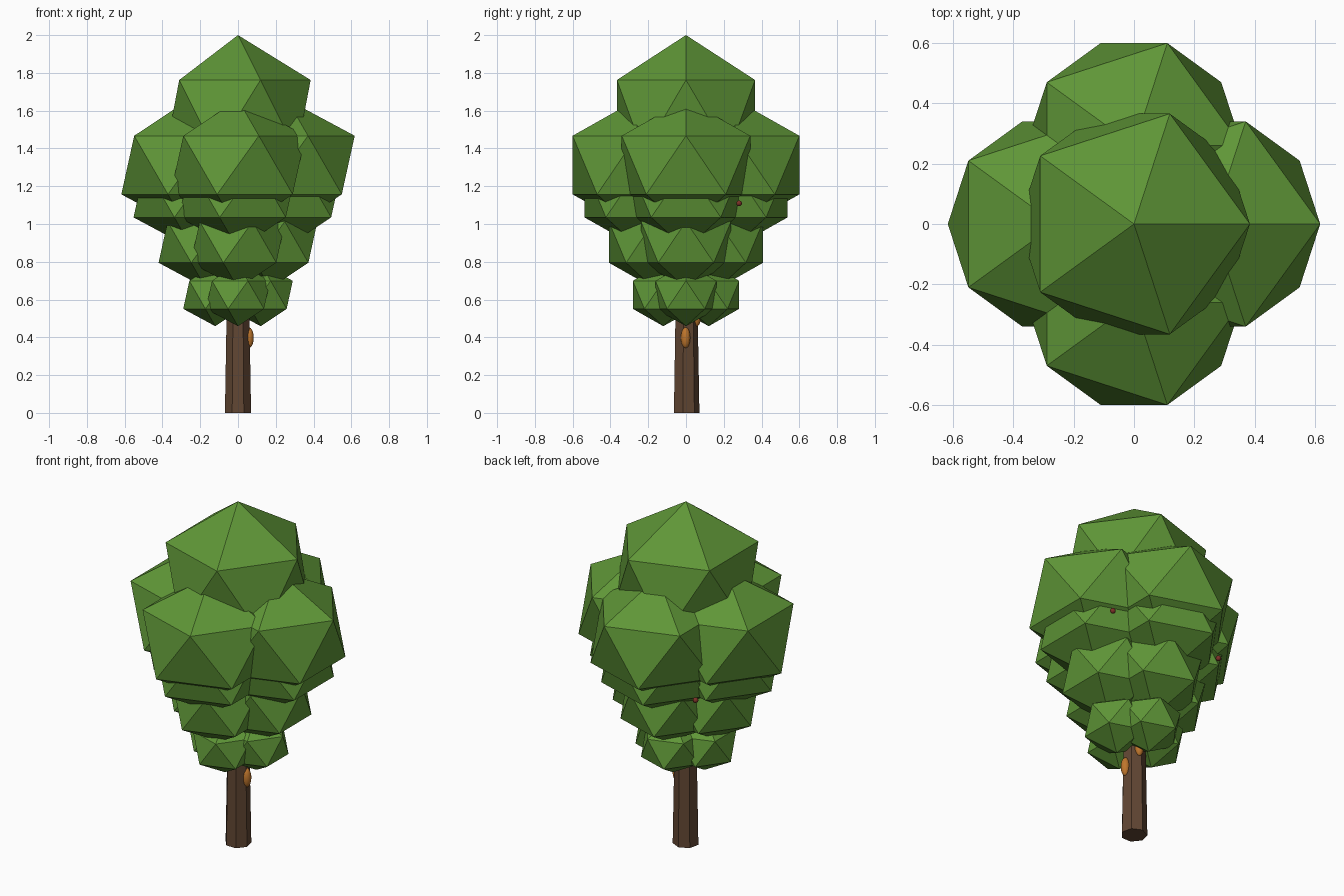
import bpy, math

if "Cube" in bpy.data.objects:
    bpy.data.objects.remove(bpy.data.objects["Cube"])

def material(name, rgb):
    m = bpy.data.materials.new(name)
    m.diffuse_color = (*rgb, 1)
    m.use_nodes = True
    m.node_tree.nodes["Principled BSDF"].inputs["Base Color"].default_value = m.diffuse_color
    return m

green = material("leaf green", (0.114, 0.305, 0.038))
brown = material("bark brown", (0.12, 0.062, 0.033))
orange = material("cocoon orange", (0.52, 0.18, 0.025))
red = material("berry red", (0.20, 0.03, 0.02))

def finish(name, mat, smooth=False):
    ob = bpy.context.object
    ob.name = name
    ob.data.materials.append(mat)
    if smooth:
        bpy.ops.object.shade_smooth()
    return ob

def leaf_clump(name, loc, r, rz):
    bpy.ops.mesh.primitive_ico_sphere_add(subdivisions=1, radius=1, location=loc)
    bpy.context.object.scale = (r, r, rz)
    finish(name, green)

def ellipsoid(name, loc, r, rz, mat):
    bpy.ops.mesh.primitive_uv_sphere_add(segments=16, ring_count=10, radius=1, location=loc)
    bpy.context.object.scale = (r, r, rz)
    finish(name, mat, True)

# Seven-sided tapered trunk, first corner towards the back
bpy.ops.mesh.primitive_cone_add(vertices=7, radius1=0.071, radius2=0.05,
                                depth=1.2, location=(0, 0, 0.6))
trunk = finish("trunk", brown)
corner = trunk.data.vertices[0].co
trunk.rotation_euler.z = math.pi / 2 - math.atan2(corner.y, corner.x)

# Crown: tiers of four clumps (height, offset, radius, half height)
tiers = [(0.625, 0.12, 0.19, 0.166),
         (0.904, 0.17, 0.28, 0.244),
         (1.171, 0.24, 0.35, 0.304),
         (1.312, 0.26, 0.40, 0.347)]
for i, (z, d, r, rz) in enumerate(tiers):
    for side, (x, y) in {"right": (1, 0), "back": (0, 1),
                         "left": (-1, 0), "front": (0, -1)}.items():
        leaf_clump(f"leaf_clump_{i + 1}_{side}", (x * d, y * d, z), r, rz)
leaf_clump("leaf_clump_top", (0, 0, 1.57), 0.43, 0.43)

# Orange cocoons on the trunk
ellipsoid("cocoon_right", (0.058, -0.002, 0.398), 0.025, 0.055, orange)
ellipsoid("cocoon_back", (0.01, 0.055, 0.512), 0.025, 0.055, orange)

# Small red berries between the leaves
ellipsoid("berry_right", (0.382, 0.281, 1.109), 0.015, 0.015, red)
ellipsoid("berry_back", (-0.30, 0.34, 1.045), 0.015, 0.015, red)
